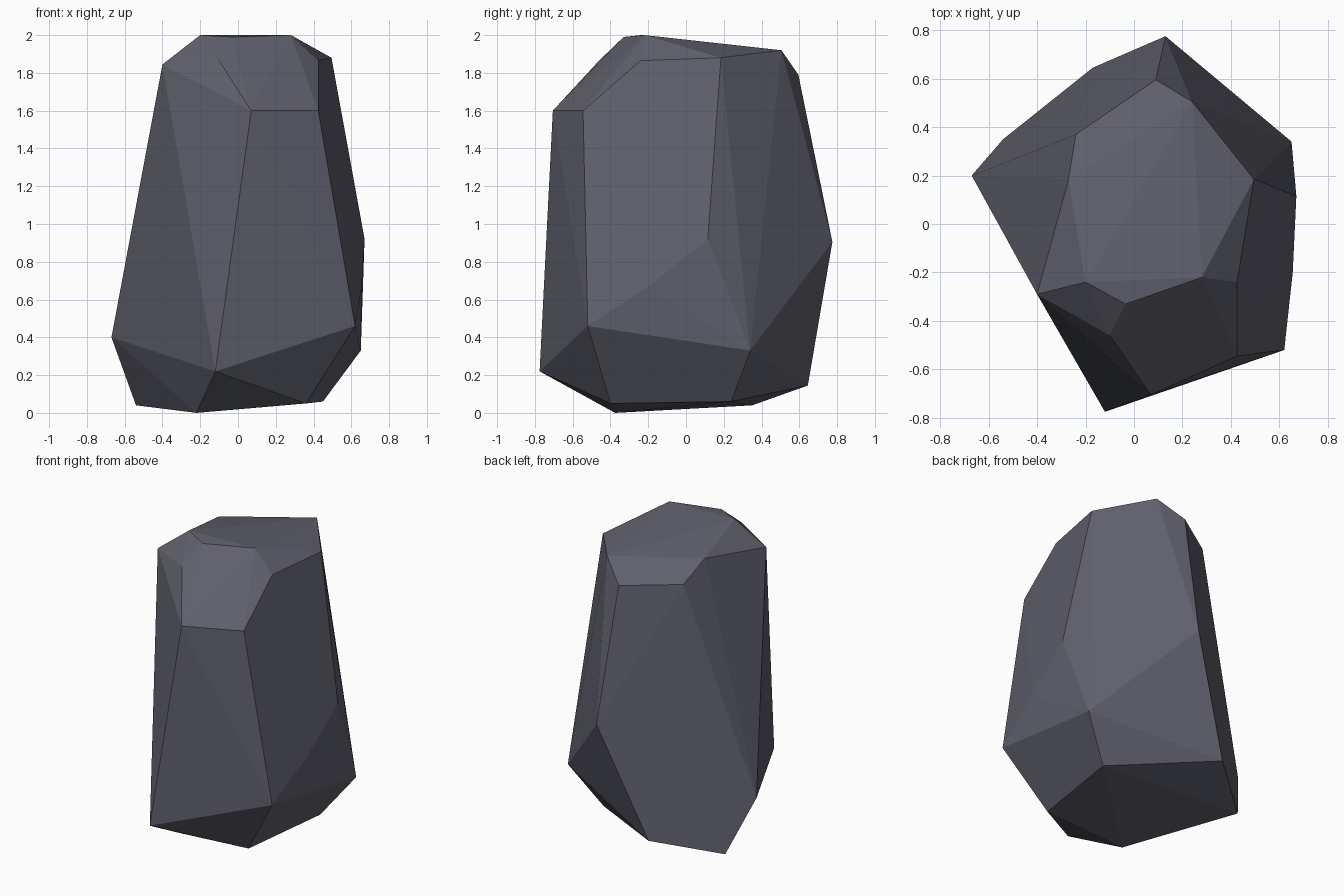
import bpy, bmesh, math

if "Cube" in bpy.data.objects:
    bpy.data.objects.remove(bpy.data.objects["Cube"])

# Corner rings of the faceted boulder, from crown to base
crown = [(-.20, -.24, 2.0), (-.035, -.33, 1.99), (.28, -.22, 2.0),
         (.495, .185, 1.88), (.24, .505, 1.92), (-.27, .185, 1.915)]
shoulder = [(.425, -.24, 1.865), (-.10, -.46, 1.865), (-.40, -.29, 1.845),
            (.07, -.705, 1.6), (.425, -.545, 1.6),
            (.09, .595, 1.79), (-.24, .37, 1.80)]
belly = [(-.67, .20, .40), (-.12, -.775, .22), (.62, -.52, .46),
         (.655, -.20, .67), (.67, .115, .92), (.65, .34, .33), (.13, .775, .905)]
base = [(.36, -.40, .05), (.45, .24, .06), (-.22, -.375, 0.0),
        (-.54, .35, .04), (-.17, .645, .145)]

# Boulder: convex skin around the rings, nearly flat triangles merged into facets
bm = bmesh.new()
for ring in (crown, shoulder, belly, base):
    for co in ring:
        bm.verts.new(co)
bmesh.ops.convex_hull(bm, input=bm.verts[:])
loose = [v for v in bm.verts if not v.link_faces]
bmesh.ops.delete(bm, geom=loose, context='VERTS')
bmesh.ops.dissolve_limit(bm, angle_limit=math.radians(1.5),
                         verts=bm.verts[:], edges=bm.edges[:])
bmesh.ops.recalc_face_normals(bm, faces=bm.faces[:])

mesh = bpy.data.meshes.new("boulder")
bm.to_mesh(mesh)
bm.free()

# Slate colour
slate = bpy.data.materials.new("slate grey")
slate.diffuse_color = (.115, .117, .15, 1)
slate.use_nodes = True
slate.node_tree.nodes["Principled BSDF"].inputs["Base Color"].default_value = slate.diffuse_color
mesh.materials.append(slate)

boulder = bpy.data.objects.new("boulder", mesh)
bpy.context.collection.objects.link(boulder)
